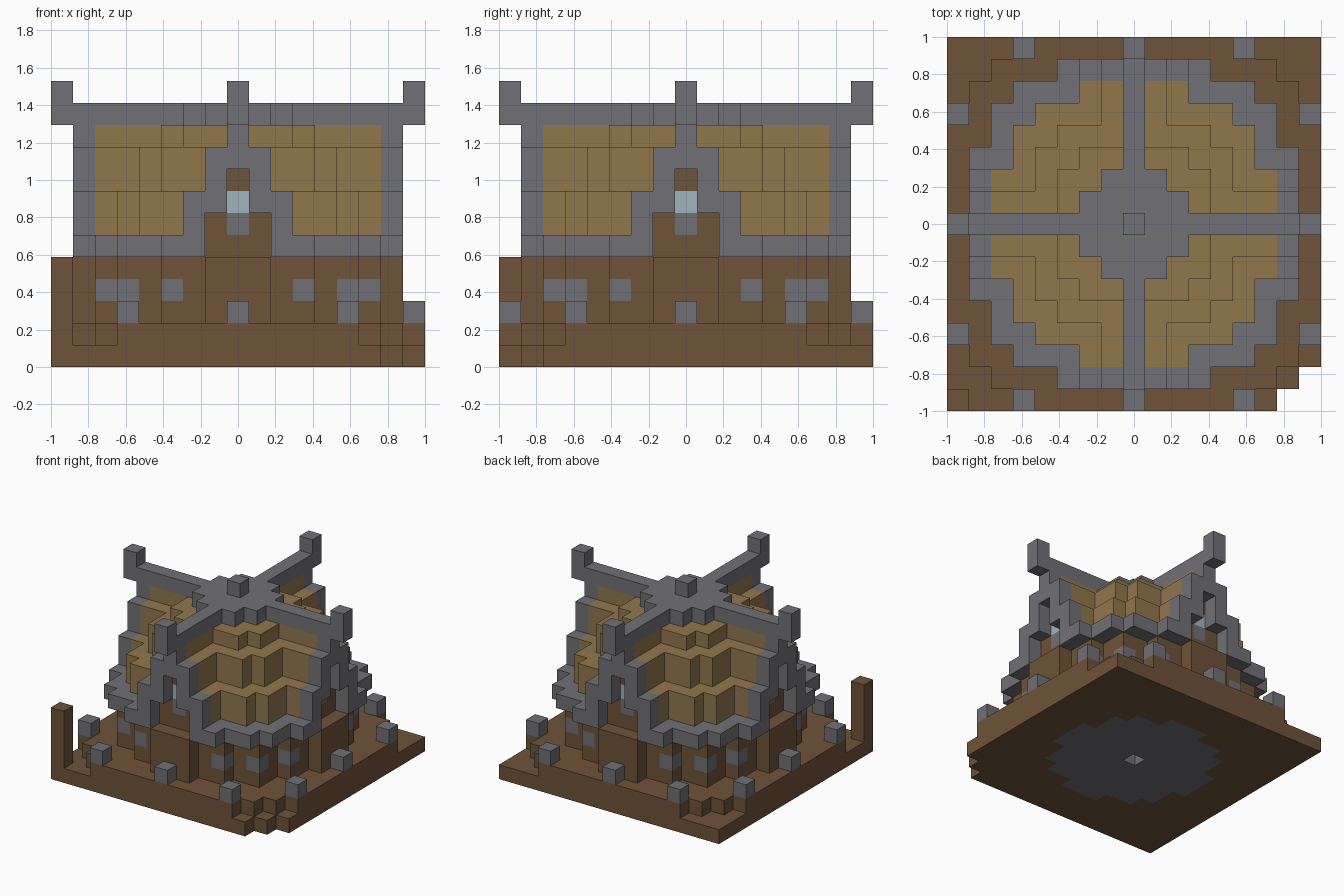
import bpy
import bmesh
from mathutils import Vector

# Block grid: 17 blocks wide, indices centred on 0, levels counted from the ground
UNIT = 2 / 17
SIDES = [Vector(d) for d in ((1, 0, 0), (-1, 0, 0), (0, 1, 0),
                             (0, -1, 0), (0, 0, 1), (0, 0, -1))]

cube = bpy.data.objects.get("Cube")
if cube:
    bpy.data.objects.remove(cube, do_unlink=True)


def srgb(r, g, b):
    return tuple((c / 255 / 12.92) if c < 11 else ((c / 255 + 0.055) / 1.055) ** 2.4
                 for c in (r, g, b)) + (1.0,)


def make_material(name, colour):
    mat = bpy.data.materials.new(name)
    mat.use_nodes = True
    mat.diffuse_color = colour
    bsdf = next(n for n in mat.node_tree.nodes if n.type == 'BSDF_PRINCIPLED')
    bsdf.inputs["Base Color"].default_value = colour
    bsdf.inputs["Roughness"].default_value = 0.9
    return mat


BROWN = make_material("brown_wood", srgb(111, 83, 56))
GREY = make_material("grey_stone", srgb(113, 112, 117))
TAN = make_material("tan_thatch", srgb(145, 119, 77))
GLASS = make_material("pale_glass", srgb(157, 181, 190))

blocks = {}      # block position -> part name
part_mats = {}   # part name -> material


def put(part, mat, cells):
    part_mats[part] = mat
    for cell in cells:
        blocks[cell] = part


def disc(limit, levels):
    """Round layer: every block whose squared distance is within the limit."""
    span = range(-8, 9)
    return [(x, y, z) for x in span for y in span for z in levels
            if x * x + y * y <= limit]


def four_ways(cells):
    """Repeat blocks of one side around all four sides, mirrored too."""
    out = set()
    for x, y, z in cells:
        for a, b in ((x, y), (y, x)):
            out |= {(a, b, z), (-a, b, z), (a, -b, z), (-a, -b, z)}
    return out


def build(part):
    """Skin the blocks of a part, leaving out faces buried in other blocks."""
    bm = bmesh.new()
    for cell in [c for c, p in blocks.items() if p == part]:
        centre = Vector(cell)
        for n in SIDES:
            if tuple(int(v) for v in centre + n) in blocks:
                continue
            u = Vector((n.y, n.z, n.x))
            w = n.cross(u)
            mid = centre + n / 2 + Vector((0, 0, 0.5))
            bm.faces.new([bm.verts.new((mid + (u * a + w * b) / 2) * UNIT)
                          for a, b in ((-1, -1), (1, -1), (1, 1), (-1, 1))])
    bmesh.ops.remove_doubles(bm, verts=bm.verts, dist=UNIT / 100)
    mesh = bpy.data.meshes.new(part)
    bm.to_mesh(mesh)
    bm.free()
    mesh.materials.append(part_mats[part])
    bpy.context.collection.objects.link(bpy.data.objects.new(part, mesh))


# Square ground slab with one chipped corner, and the round terrace on it
put("ground_slab", BROWN, [(x, y, 0) for x in range(-8, 9) for y in range(-8, 9)
                           if x - y < 15])
put("terrace", BROWN, disc(90, [1]))
put("stone_floor", GREY, disc(26, [0]) + [(0, 0, 1)])
del blocks[(0, 0, 0)]

# Yard posts
put("corner_post", BROWN, [(-8, -8, z) for z in range(1, 5)])
put("yard_posts", GREY, four_ways([(5, 8, 2), (0, 8, 2)]))

# Round wall with stone blocks
put("house_wall", BROWN, disc(50, range(2, 5)))
put("wall_stones", GREY, four_ways([(3, 6, 3), (5, 5, 3)]))

# Eaves and stepped roof
put("eaves", GREY, disc(62, [5]))
put("roof_lower_tier", TAN, disc(42, (6, 7)))
put("roof_middle_tier", TAN, disc(25, (8, 9)))
put("roof_upper_tier", TAN, disc(13, [10]))

# Crossing roof wings, narrowing towards the ridge
for half_width, levels in ((2, (6, 7)), (1, (8, 9)), (0, [10])):
    put("roof_wings", TAN, four_ways([(x, y, z) for x in range(half_width + 1)
                                      for y in range(7) for z in levels]))

# Gable walls, set back behind an opening in the eaves
for cell in four_ways([(0, 7, 5), (1, 7, 5)]):
    del blocks[cell]
put("gable_walls", BROWN, four_ways([(x, 6, z) for x in (0, 1) for z in (5, 6)]
                                    + [(0, 6, 8)]))
put("window_sills", GREY, four_ways([(0, 6, 6)]))
put("gable_windows", GLASS, four_ways([(0, 6, 7)]))
put("glass_doors", GLASS, four_ways([(0, 6, 2), (0, 6, 3)]))

# Stone frame around each gable
put("gable_frames", GREY, four_ways(
    [(2, 7, 6), (2, 7, 7), (1, 7, 7), (1, 7, 8), (1, 7, 9), (0, 7, 9), (0, 7, 10)]))

# Ridge cross, central cap and finials
put("roof_cap", GREY, disc(5, [11]))
put("ridge_beams", GREY, four_ways([(0, y, 11) for y in range(9)]))
put("finials", GREY, four_ways([(0, 8, 12), (0, 0, 12)]))

for part_name in part_mats:
    build(part_name)
